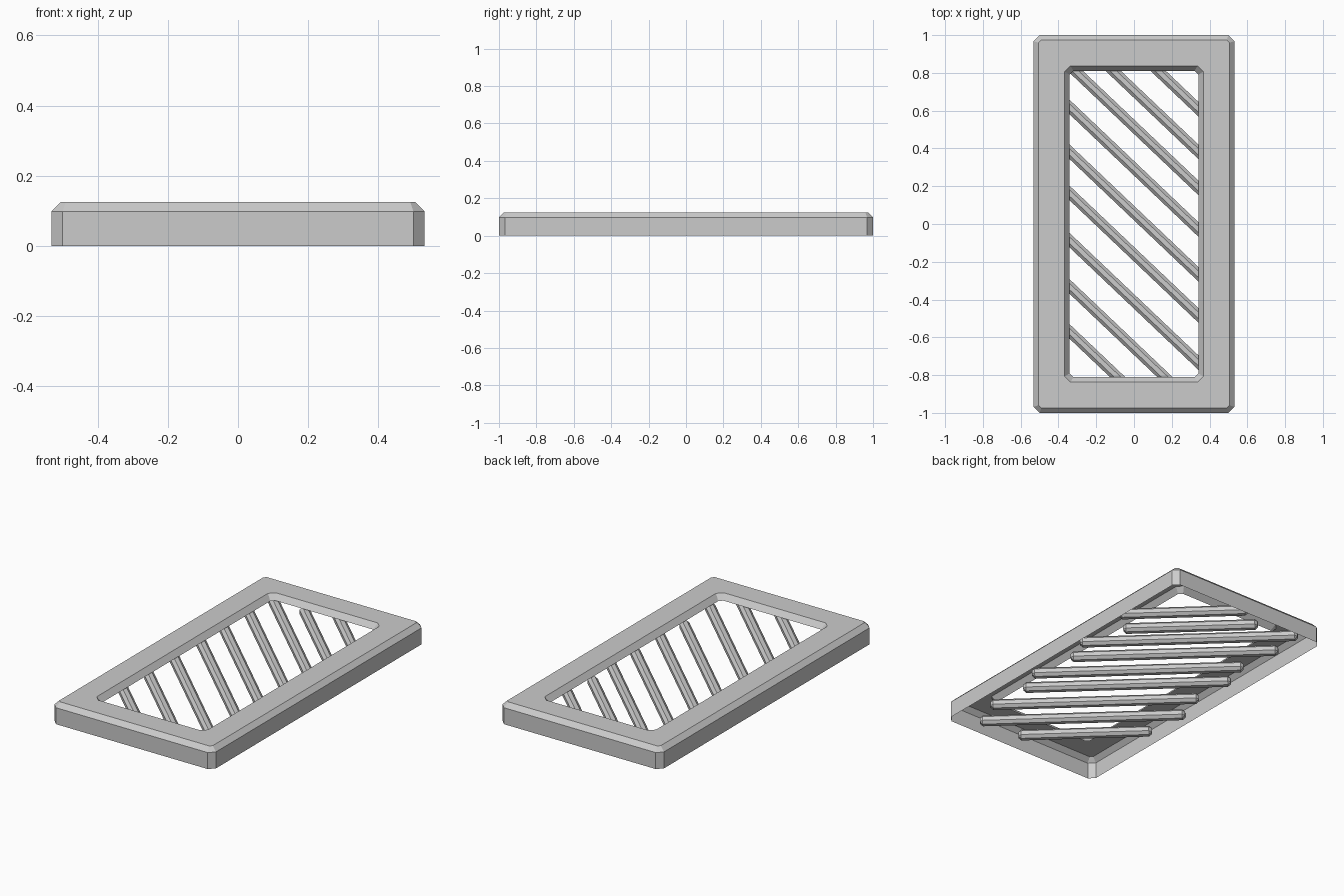
import bpy, bmesh, math
from mathutils import Matrix

if "Cube" in bpy.data.objects:
    bpy.data.objects.remove(bpy.data.objects["Cube"])


def finish(bm, name):
    me = bpy.data.meshes.new(name)
    bm.to_mesh(me)
    bm.free()
    ob = bpy.data.objects.new(name, me)
    bpy.context.collection.objects.link(ob)
    return ob


def ring(bm, hx, hy, c, z):
    # rectangle with chamfered corners, counter-clockwise
    pts = [(hx, -hy + c), (hx, hy - c), (hx - c, hy), (-hx + c, hy),
           (-hx, hy - c), (-hx, -hy + c), (-hx + c, -hy), (hx - c, -hy)]
    return [bm.verts.new((x, y, z)) for x, y in pts]


# Frame: thin open-bottomed shell, from the outer foot to the opening's lip
bm = bmesh.new()
section = [(0.532, 1.0, 0.032, 0.0), (0.532, 1.0, 0.032, 0.098),
           (0.505, 0.973, 0.014, 0.125), (0.367, 0.837, 0.031, 0.125),
           (0.341, 0.811, 0.02, 0.092)]
rings = [ring(bm, *s) for s in section]
for a, b in zip(rings, rings[1:]):
    for i in range(8):
        j = (i + 1) % 8
        bm.faces.new((a[i], a[j], b[j], b[i]))
finish(bm, "frame")

# Diagonal bars: line offset, then left and right x of the ends
SLOPE = -0.95
bars = [(0.932, -0.03, 0.495), (0.706, -0.176, 0.373), (0.515, -0.428, 0.461),
        (0.295, -0.451, 0.396), (0.058, -0.42, 0.443), (-0.16, -0.47, 0.377),
        (-0.41, -0.457, 0.394), (-0.655, -0.515, 0.323), (-0.893, -0.49, 0.055)]
for n, (c, x0, x1) in enumerate(bars, 1):
    bm = bmesh.new()
    length = (x1 - x0) * math.hypot(1, SLOPE)
    bmesh.ops.create_cube(bm, size=1, matrix=Matrix.Diagonal((length, 0.056, 0.056, 1)))
    bmesh.ops.bevel(bm, geom=bm.edges[:], offset=0.016, segments=1, affect='EDGES')
    ob = finish(bm, f"diagonal_bar_{n}")
    xm = (x0 + x1) / 2
    ob.location = (xm, c + SLOPE * xm, 0.05)
    ob.rotation_euler.z = math.atan(SLOPE)
